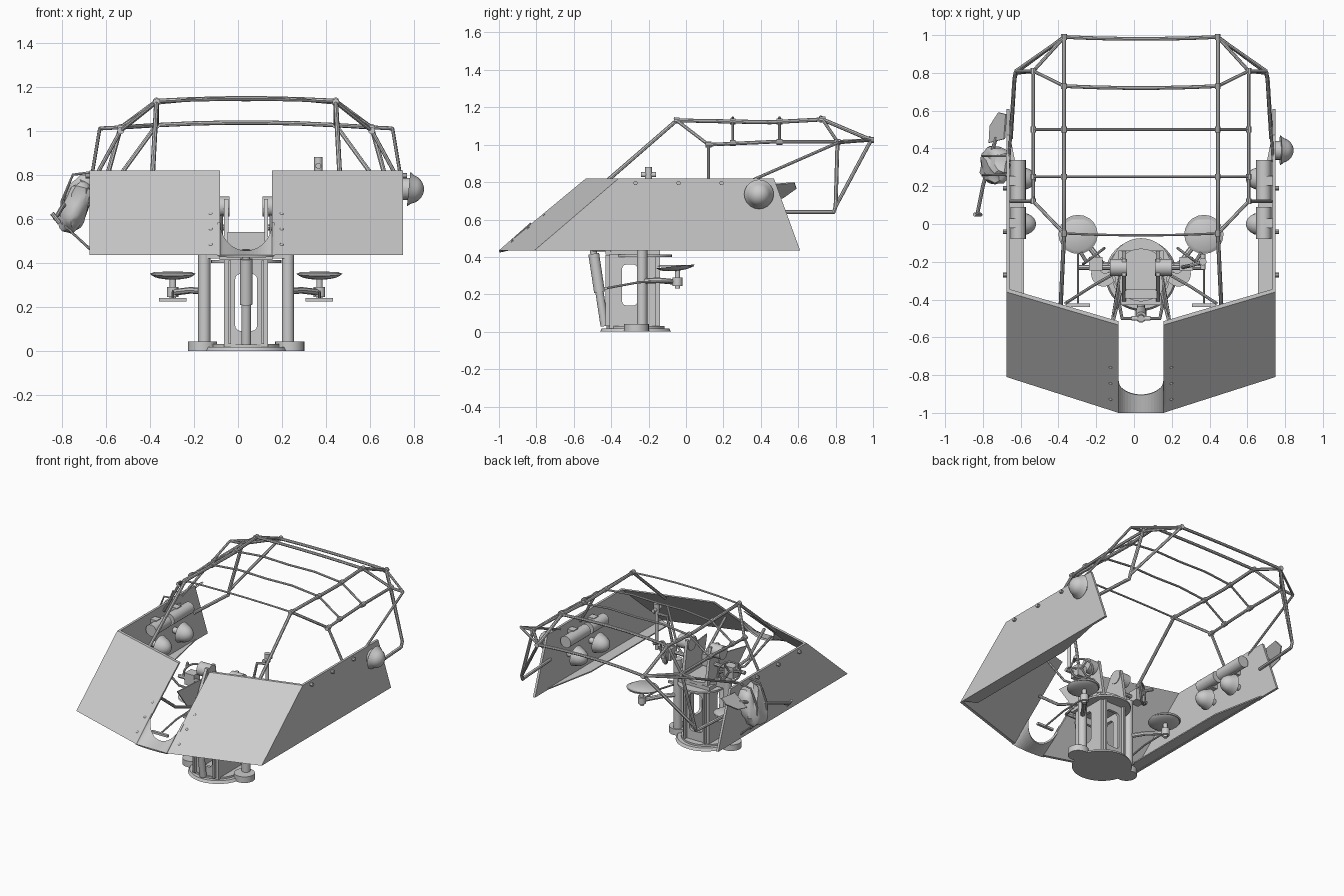
import bpy, bmesh, math, random
from mathutils import Vector, Matrix

if "Cube" in bpy.data.objects:
    bpy.data.objects.remove(bpy.data.objects["Cube"])
random.seed(4)
C = 0.037  # centre line of the mount


def P(s, d, y, z):
    return Vector((C + s * d, y, z))


def finish(name, bm, smooth=False):
    bmesh.ops.recalc_face_normals(bm, faces=bm.faces[:])
    me = bpy.data.meshes.new(name)
    bm.to_mesh(me)
    bm.free()
    ob = bpy.data.objects.new(name, me)
    bpy.context.collection.objects.link(ob)
    if smooth:
        bpy.ops.object.select_all(action='DESELECT')
        ob.select_set(True)
        bpy.context.view_layer.objects.active = ob
        bpy.ops.object.shade_smooth_by_angle(angle=math.radians(35))
    return ob


def plate(name, pts, vec):
    bm = bmesh.new()
    f = bm.faces.new([bm.verts.new(p) for p in pts])
    r = bmesh.ops.extrude_face_region(bm, geom=[f], use_keep_orig=True)
    vs = [v for v in r['geom'] if isinstance(v, bmesh.types.BMVert)]
    bmesh.ops.translate(bm, verts=vs, vec=vec)
    return finish(name, bm)


def box(name, c, size):
    bm = bmesh.new()
    bmesh.ops.create_cube(bm, size=1, matrix=Matrix.Translation(c) @ Matrix.Diagonal((*size, 1)))
    return finish(name, bm)


def cyl(name, a, b, r, r2=None, n=20):
    a, b = Vector(a), Vector(b)
    d = b - a
    m = Matrix.Translation((a + b) / 2) @ d.to_track_quat('Z', 'Y').to_matrix().to_4x4()
    bm = bmesh.new()
    bmesh.ops.create_cone(bm, cap_ends=True, segments=n, radius1=r,
                          radius2=r if r2 is None else r2, depth=d.length, matrix=m)
    return finish(name, bm, True)


def tube(name, pts, r, cyclic=False):
    cu = bpy.data.curves.new(name, 'CURVE')
    cu.dimensions = '3D'
    cu.bevel_depth, cu.bevel_resolution, cu.use_fill_caps = r, 2, True
    sp = cu.splines.new('POLY')
    sp.points.add(len(pts) - 1)
    for q, p in zip(sp.points, pts):
        q.co = (*p, 1)
    sp.use_cyclic_u = cyclic
    ob = bpy.data.objects.new(name, cu)
    bpy.context.collection.objects.link(ob)
    bpy.ops.object.select_all(action='DESELECT')
    ob.select_set(True)
    bpy.context.view_layer.objects.active = ob
    bpy.ops.object.convert(target='MESH')
    bpy.ops.object.shade_smooth_by_angle(angle=math.radians(40))


def dome(name, c, axis, r, h, rim=1.0):
    # half sphere pointing along axis, with a flared rim
    bm = bmesh.new()
    bmesh.ops.create_uvsphere(bm, u_segments=20, v_segments=12, radius=r)
    for v in bm.verts:
        v.co.z = max(v.co.z, 0) * h / r
        if v.co.z < 1e-4:
            v.co.x *= rim
            v.co.y *= rim
    bm.transform(Matrix.Translation(c) @ Vector(axis).to_track_quat('Z', 'Y').to_matrix().to_4x4())
    return finish(name, bm, True)


# centre shield strip with the U cut-out
bm = bmesh.new()
rows = []
for i in range(21):
    t = -math.cos(math.pi * i / 20)
    k = math.sqrt(max(0, 1 - t * t))
    x = C + 0.118 * t
    rows.append([bm.verts.new((x, -1.0, 0.435)), bm.verts.new((x, -0.83 - 0.075 * k, 0.585 - 0.13 * k))])
for a, b in zip(rows, rows[1:]):
    bm.faces.new((a[0], b[0], b[1], a[1]))
strip = finish("centre_shield_strip", bm)
strip.modifiers.new("thickness", 'SOLIDIFY').thickness = 0.012

for s, side in ((-1, "left"), (1, "right")):
    # armour plates
    plate(side + "_front_shield", [P(s, .118, -1, .435), P(s, .712, -.81, .435),
          P(s, .712, -.36, .82), P(s, .118, -.535, .82)], (0, .02, 0))
    plate(side + "_side_shield", [P(s, .712, -.81, .435), P(s, .712, .61, .435),
          P(s, .712, .47, .82), P(s, .712, -.36, .82)], (-s * .016, 0, 0))
    plate(side + "_lower_flange", [P(s, .70, -.78, .437), P(s, .70, .5, .437),
          P(s, .62, .1, .437), P(s, .62, -.75, .437)], (0, 0, .008))
    for i in range(3):
        y, z = -.945 + .085 * i, .478 + .07 * i
        dome(side + "_rivet", P(s, .16, y + .02, z), (0, -.65, .76), .011, .011)
        cyl(side + "_hook", P(s, .71, -.27 + .23 * i, .795), P(s, .73, -.27 + .23 * i, .795), .012, n=8)

    # tubular cage
    A, B, D = P(s, .407, -.05, 1.13), P(s, .407, .73, 1.135), P(s, .407, .99, 1.025)
    R1, R2 = P(s, .57, .12, 1.0), P(s, .57, .81, 1.015)
    Q = P(s, .665, .79, .64)
    tube(side + "_main_rail", [P(s, .425, -.43, .80), A, P(s, .407, .2, 1.125),
         P(s, .407, .45, 1.12), B, D], .011)
    tube(side + "_side_rail", [A, R1, P(s, .57, .45, 1.015), R2, D], .010)
    tube(side + "_side_post", [P(s, .69, .12, .78), R1], .009)
    tube(side + "_rear_loop", [P(s, .69, .45, .64), P(s, .67, .77, .64), Q,
         P(s, .665, .8, .67), R2], .011)
    tube(side + "_rear_brace", [Q + Vector((0, .01, .03)), D], .010)
    tube(side + "_corner_brace", [P(s, .665, .81, 1.01), R2, B], .009)
    tube(side + "_corner_stay", [P(s, .665, .81, 1.01), D], .008)
    tube(side + "_upper_outer_rail", [P(s, .70, .33, .80), P(s, .665, .81, 1.01)], .008)
    for p in (A, B, D, R1, R2, P(s, .407, .25, 1.125), P(s, .407, .5, 1.125),
              P(s, .57, .25, 1.01), P(s, .57, .5, 1.015)):
        cyl(side + "_cage_clamp", p - Vector((0, .015, 0)), p + Vector((0, .015, 0)), .016, n=10)

    # stowage inside the shield
    for y0, y1 in ((-.08, .09), (.12, .34)):
        cyl(side + "_canister", P(s, .65, y0, .73), P(s, .65, y1, .73), .04)
        box(side + "_canister_bracket", P(s, .675, (y0 + y1) / 2, .73), (.05, .05, .09))
    for y in (0, .24):
        dome(side + "_stowed_helmet", P(s, .64, y, .60), (-s, 0, -.1), .062, .085, 1.12)
        cyl(side + "_helmet_peg", P(s, .70, y, .60), P(s, .62, y, .60), .02)

    # pedestal side column and foot
    cyl(side + "_column_foot", P(s, .198, -.265, 0), P(s, .198, -.265, .042), .066, n=28)
    cyl(side + "_column", P(s, .19, -.235, .04), P(s, .19, -.235, .52), .028)
    box(side + "_column_bracket", P(s, .14, -.235, .44), (.11, .05, .04))

    # seat with post, arm and foot rest
    dome(side + "_seat", P(s, .333, -.055, .35), (0, .1, -1), .10, .025, 1.04)
    cyl(side + "_seat_cushion", P(s, .333, -.055, .348), P(s, .333, -.055, .358), .10, .085)
    cyl(side + "_seat_post", P(s, .333, -.045, .23), P(s, .333, -.045, .34), .014)
    cyl(side + "_seat_clamp", P(s, .333, -.045, .245), P(s, .333, -.045, .29), .026)
    tube(side + "_seat_arm", [P(s, .19, -.235, .27), P(s, .25, -.15, .275), P(s, .333, -.045, .265)], .015)
    tube(side + "_foot_rod", [P(s, .333, -.05, .27), P(s, .333, -.25, .265), P(s, .333, -.43, .232)], .006)
    box(side + "_foot_bar", P(s, .333, -.43, .232), (.125, .018, .015))

    # yoke arm, trunnion, gusset and shield strut
    plate(side + "_yoke_arm", [P(s, .10, -.42, .42), P(s, .10, -.14, .42), P(s, .10, -.185, .69),
          P(s, .10, -.275, .69)], (-s * .02, 0, 0))
    cyl(side + "_trunnion", P(s, .075, -.23, .655), P(s, .165, -.23, .655), .045, n=28)
    plate(side + "_gusset", [P(s, .105, -.23, .44), P(s, .105, -.27, .62), P(s, .15, -.50, .60),
          P(s, .12, -.42, .46)], (s * .008, 0, 0))
    tube(side + "_shield_strut", [P(s, .11, -.36, .45), P(s, .15, -.52, .50), P(s, .15, -.70, .64)], .010)
    tube(side + "_upper_strut", [P(s, .12, -.25, .50), P(s, .26, -.33, .55), P(s, .40, -.42, .76)], .008)

    # aiming handwheel with gearbox
    tube(side + "_wheel_shaft", [P(s, .10, -.23, .56), P(s, .33, -.23, .56)], .013)
    box(side + "_gearbox", P(s, .24, -.21, .56), (.07, .07, .08))
    hub = P(s, .25, -.17, .57)
    u, w = Vector((s * .8, -.6, 0)), Vector((0, 0, 1))
    ring = [hub + .07 * (u * math.cos(k * math.pi / 12) + w * math.sin(k * math.pi / 12)) for k in range(24)]
    tube(side + "_handwheel", ring, .007, True)
    for k in (0, 8, 16):
        tube(side + "_wheel_spoke", [hub, ring[k]], .006)
    cyl(side + "_wheel_grip", ring[3], ring[3] + Vector((s * .03, .05, 0)), .010, n=10)

# bars across the cage
for y, d, z, r in ((-.05, .407, 1.13, .006), (.73, .407, 1.135, .010), (.99, .407, 1.025, .010)):
    tube("cage_cross_bar", [P(1, d * t, y - .01 * (1 - t * t), z + .012 * (1 - t * t))
         for t in (-1, -.6, -.2, .2, .6, 1)], r)
for y in (.25, .5):
    tube("cage_side_bar", [P(1, -.58, y, 1.01), P(1, -.407, y, 1.125), P(1, -.2, y, 1.145), P(1, 0, y, 1.14),
         P(1, .2, y, 1.145), P(1, .407, y, 1.125), P(1, .58, y, 1.01)], .007)

# pedestal: base ring, windowed box, caps
cyl("base_plate", (C, -.27, 0), (C, -.27, .018), .19, .18, 40)
cyl("base_step", (C, -.27, .018), (C, -.27, .03), .155, n=40)
ped = box("pedestal", (C, -.285, .215), (.20, .25, .40))
for nm, c, size in (("front_window_cutter", (C, -.285, .22), (.10, .5, .26)),
                    ("side_window_cutter", (C, -.30, .25), (.5, .085, .22)),
                    ("core_cutter", (C, -.285, .215), (.16, .21, .36))):
    cut = box(nm, c, size)
    cut.hide_render = True
    cut.hide_viewport = True
    if nm != "core_cutter":
        bv = cut.modifiers.new("round", 'BEVEL')
        bv.width, bv.segments = .025, 3
    mod = ped.modifiers.new(nm, 'BOOLEAN')
    mod.operation, mod.object = 'DIFFERENCE', cut
for s in (-1, 1):
    box("pedestal_front_rib", P(s, .075, -.415, .22), (.012, .03, .38))
    box("pedestal_back_rib", P(s, .075, -.155, .22), (.012, .03, .38))
box("pedestal_cap", (C, -.285, .425), (.24, .29, .025))
cyl("turntable", (C, -.27, .435), (C, -.27, .455), .14, n=32)
cyl("ring_tray", (C, -.235, .40), (C, -.235, .412), .16, n=36)
box("cradle_block", (C, -.37, .50), (.17, .05, .08))

# elevating spring strut
lo, hi = Vector((C, -.435, .03)), Vector((C, -.50, .46))
cyl("strut_rod", lo, lo.lerp(hi, .5), .022)
cyl("strut_body", lo.lerp(hi, .42), lo.lerp(hi, .9), .029)
cyl("strut_neck", lo.lerp(hi, .88), hi, .018)
cyl("strut_pin", (C - .05, -.50, .445), (C + .05, -.50, .445), .012)
tube("strut_frame", [P(-1, .12, -.40, .44), P(-1, .10, -.50, .44), P(1, .10, -.50, .44),
     P(1, .12, -.40, .44)], .010)

# sight
cyl("sight_post", (.365, -.20, .56), (.365, -.20, .84), .011)
cyl("sight_head", (.365, -.20, .82), (.365, -.20, .88), .019)
tube("sight_arm", [(.25, -.23, .56), (.30, -.22, .80), (.365, -.20, .81)], .010)
cyl("sight_eyepiece", (.365, -.24, .84), (.365, -.16, .84), .013)

# helmet hung on the right outside
dome("hung_helmet", (.775, .39, .735), (1, 0, -.1), .067, .07, 1.18)
cyl("hung_helmet_peg", (.74, .39, .735), (.78, .39, .735), .05)

# crumpled pack and shovel on the left outside
bm = bmesh.new()
bmesh.ops.create_icosphere(bm, subdivisions=3, radius=1)
for v in bm.verts:
    c = v.co.copy()
    k = 1 + .07 * math.sin(9 * c.y + 4 * c.z) + random.uniform(-.05, .05)
    c = Vector([math.copysign(abs(a) ** .75, a) for a in c]) * k
    v.co = Vector((-.735 + .062 * c.x + .035 * c.z, .31 + .10 * c.y, .665 + .125 * c.z))
finish("stowed_pack", bm, True)
for y in (.26, .36):
    tube("pack_strap", [(-.67, y, .81), (-.75, y, .80), (-.80, y, .68), (-.80, y, .58), (-.67, y, .46)], .006)
tube("shovel_handle", [(-.83, .05, .60), (-.80, .2, .65), (-.73, .46, .74)], .010)
tube("shovel_grip", [(-.845, .05, .625), (-.81, .05, .58)], .010)
plate("shovel_blade", [(-.77, .43, .70), (-.765, .52, .72), (-.72, .59, .77), (-.68, .58, .80),
      (-.69, .45, .79)], (.008, 0, -.006))
